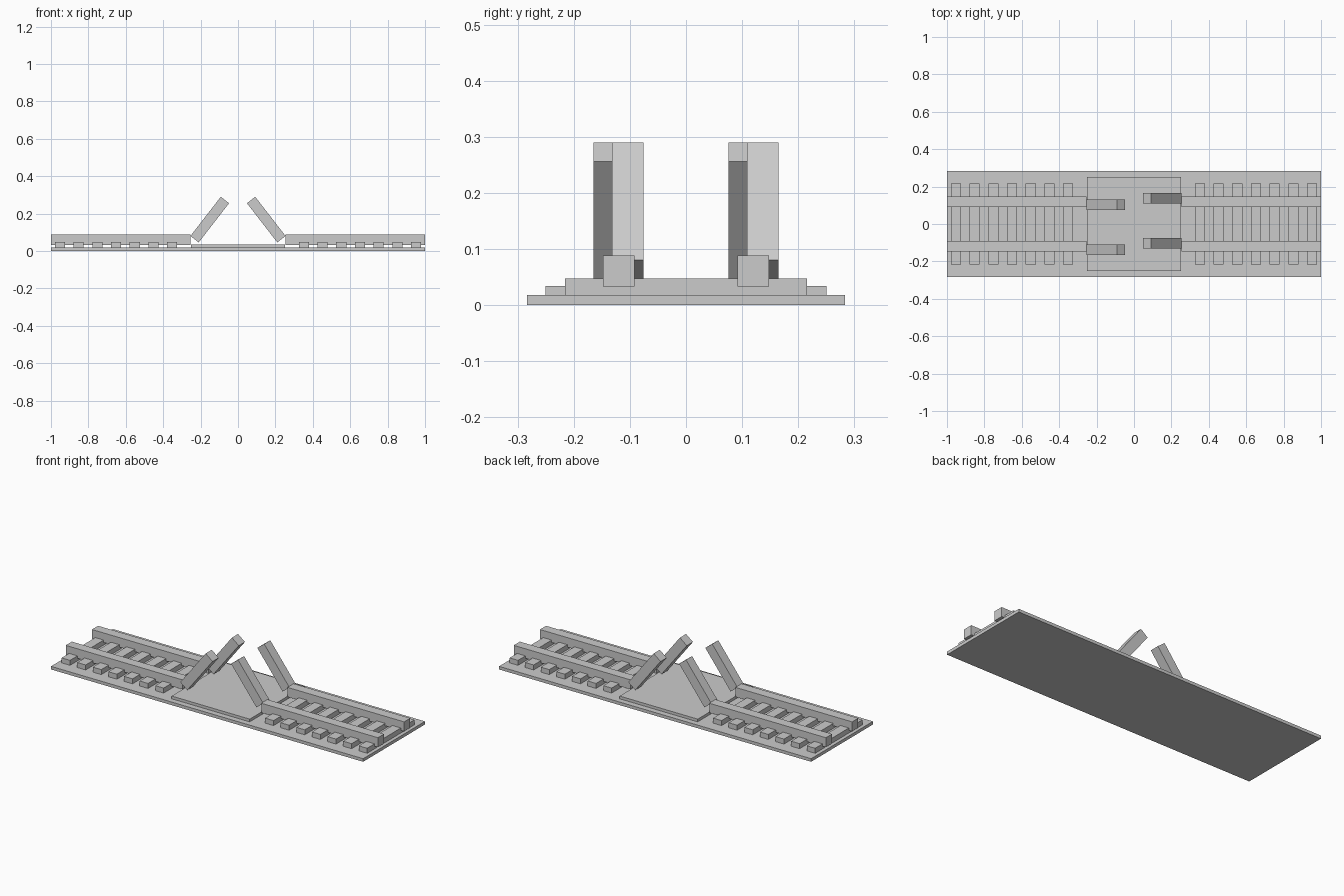
import bpy, math
from mathutils import Matrix, Vector

if "Cube" in bpy.data.objects:
    bpy.data.objects.remove(bpy.data.objects["Cube"])

grey = bpy.data.materials.new("light_grey")
grey.diffuse_color = (0.6, 0.6, 0.6, 1)
grey.use_nodes = True
grey.node_tree.nodes["Principled BSDF"].inputs["Base Color"].default_value = grey.diffuse_color


def box(name, lo, hi):
    """Axis-aligned box between two corners."""
    bpy.ops.mesh.primitive_cube_add(size=1)
    ob = bpy.context.object
    ob.name = name
    lo, hi = Vector(lo), Vector(hi)
    ob.data.transform(Matrix.Translation((lo + hi) / 2) @ Matrix.Diagonal((*(hi - lo), 1)))
    ob.data.materials.append(grey)
    return ob


# Ground slab and the raised plate in the middle
box("base_slab", (-1, -0.283, 0), (1, 0.283, 0.018))
box("centre_plate", (-0.25, -0.25, 0.018), (0.25, 0.25, 0.034))

RAIL = 0.056            # square rail section
BENT_LENGTH = 0.265
LEAN = math.atan2(0.209, 0.162)

for side, word in ((-1, "left"), (1, "right")):
    # Sleepers
    for i in range(7):
        x = side * (0.352 + 0.1 * i)
        box(f"{word}_sleeper", (x - 0.027, -0.216, 0.018), (x + 0.027, 0.216, 0.047))
    # Straight rails and the torn, upward-bent rail ends, shifted sideways
    for y in (-0.12, 0.12):
        x0, x1 = sorted((side * 0.253, side))
        box(f"{word}_rail", (x0, y - RAIL / 2, 0.033), (x1, y + RAIL / 2, 0.088))
        bent = box(f"{word}_bent_rail", (-BENT_LENGTH / 2, -RAIL / 2, -RAIL / 2),
                   (BENT_LENGTH / 2, RAIL / 2, RAIL / 2))
        bent.location = (side * 0.151, y + side * 0.0165, 0.168)
        bent.rotation_euler.y = side * LEAN
